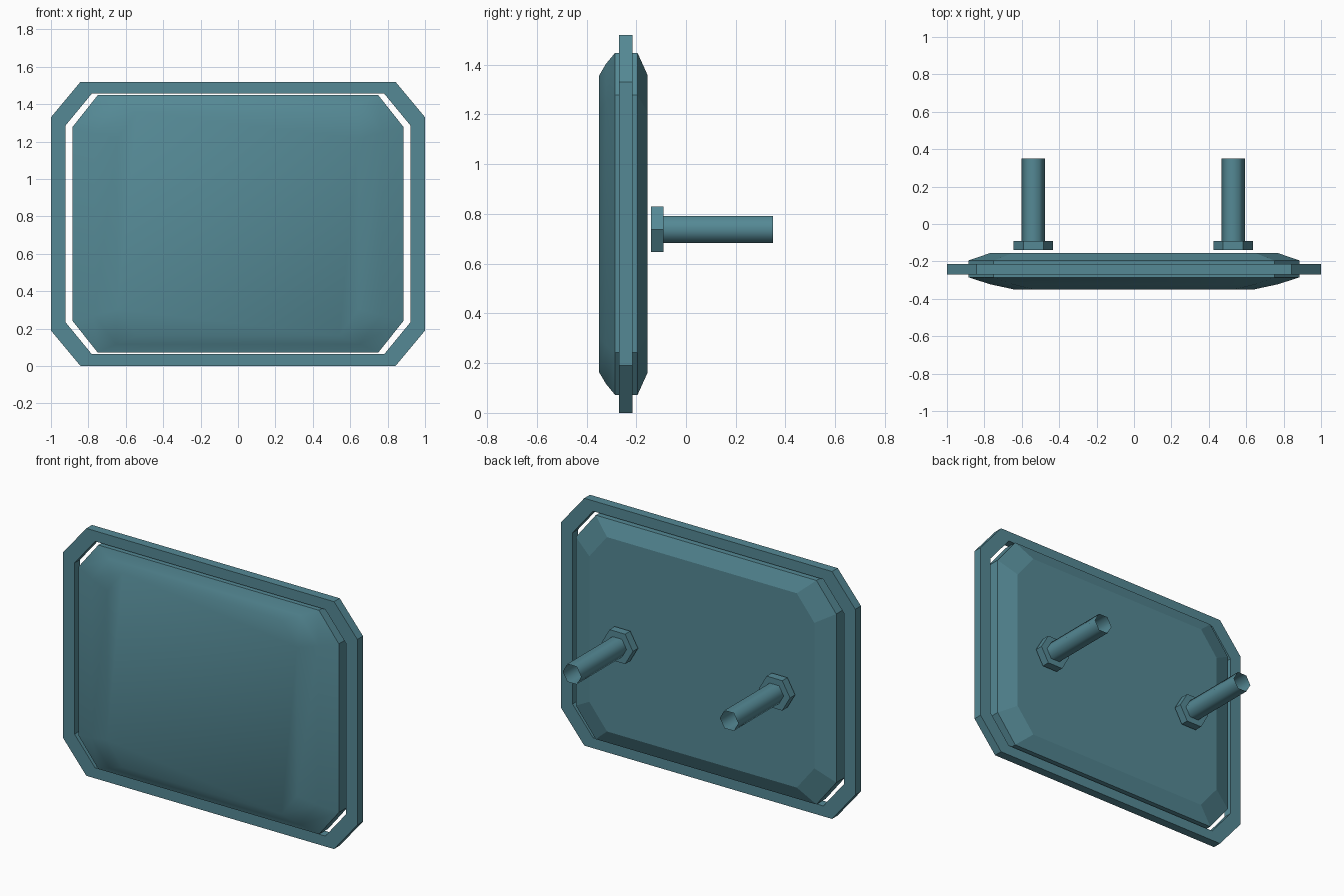
import bpy, bmesh, math

if "Cube" in bpy.data.objects:
    bpy.data.objects.remove(bpy.data.objects["Cube"])

ZC = 0.76  # height of the panel centre


def octagon(hx, hz, cx, cz):
    """Rectangle with half sizes hx, hz and corners cut by cx, cz."""
    return [(hx, cz - hz), (hx, hz - cz), (hx - cx, hz), (cx - hx, hz),
            (-hx, hz - cz), (-hx, cz - hz), (cx - hx, -hz), (hx - cx, -hz)]


def hexagon(r):
    return [(r * math.cos(i * math.pi / 3), r * math.sin(i * math.pi / 3)) for i in range(6)]


def loft(name, sections, origin, caps=True, closed=False, smooth=()):
    """Skin a list of (y, outline) sections; smooth lists the smooth bands."""
    bm = bmesh.new()
    loops = [[bm.verts.new((x, y, z)) for x, z in pts] for y, pts in sections]
    n = len(loops[0])
    for b in range(len(loops) if closed else len(loops) - 1):
        lo, hi = loops[b], loops[(b + 1) % len(loops)]
        for i in range(n):
            j = (i + 1) % n
            f = bm.faces.new((lo[i], lo[j], hi[j], hi[i]))
            f.smooth = b in smooth
    if caps and not closed:
        f = bm.faces.new(loops[0])
        f.smooth = 0 in smooth
        bm.faces.new(loops[-1])
    bmesh.ops.recalc_face_normals(bm, faces=bm.faces)
    mesh = bpy.data.meshes.new(name)
    bm.to_mesh(mesh)
    bm.free()
    ob = bpy.data.objects.new(name, mesh)
    ob.location = origin
    bpy.context.collection.objects.link(ob)
    mat = bpy.data.materials.get("teal") or bpy.data.materials.new("teal")
    mat.diffuse_color = (0.09, 0.25, 0.30, 1)
    mat.use_nodes = True
    mat.node_tree.nodes["Principled BSDF"].inputs["Base Color"].default_value = mat.diffuse_color
    mesh.materials.append(mat)
    return ob


# Outer frame ring
outer = octagon(1.0, 0.76, 0.158, 0.19)
inner = octagon(0.922, 0.696, 0.14, 0.17)
loft("outer_frame", [(-0.27, outer), (-0.215, outer), (-0.215, inner), (-0.27, inner)],
     (0, 0, ZC), closed=True)

# Panel: softly domed front, straight rim, faceted bevel at the back
rim = octagon(0.885, 0.688, 0.135, 0.17)
loft("panel", [(-0.349, octagon(0.645, 0.597, 0.105, 0.14)),
               (-0.322, octagon(0.77, 0.643, 0.12, 0.155)),
               (-0.285, rim), (-0.195, rim),
               (-0.154, octagon(0.765, 0.597, 0.12, 0.15))],
     (0, 0, ZC), smooth=(0, 1))

# Two hex nuts with open six-sided studs
for side, x in (("left", -0.538), ("right", 0.53)):
    loft(side + "_nut", [(-0.14, hexagon(0.106)), (-0.09, hexagon(0.106))], (x, 0, 0.738))
    loft(side + "_stud", [(-0.09, hexagon(0.063)), (0.35, hexagon(0.063))], (x, 0, 0.738),
         caps=False, smooth=(0,))
